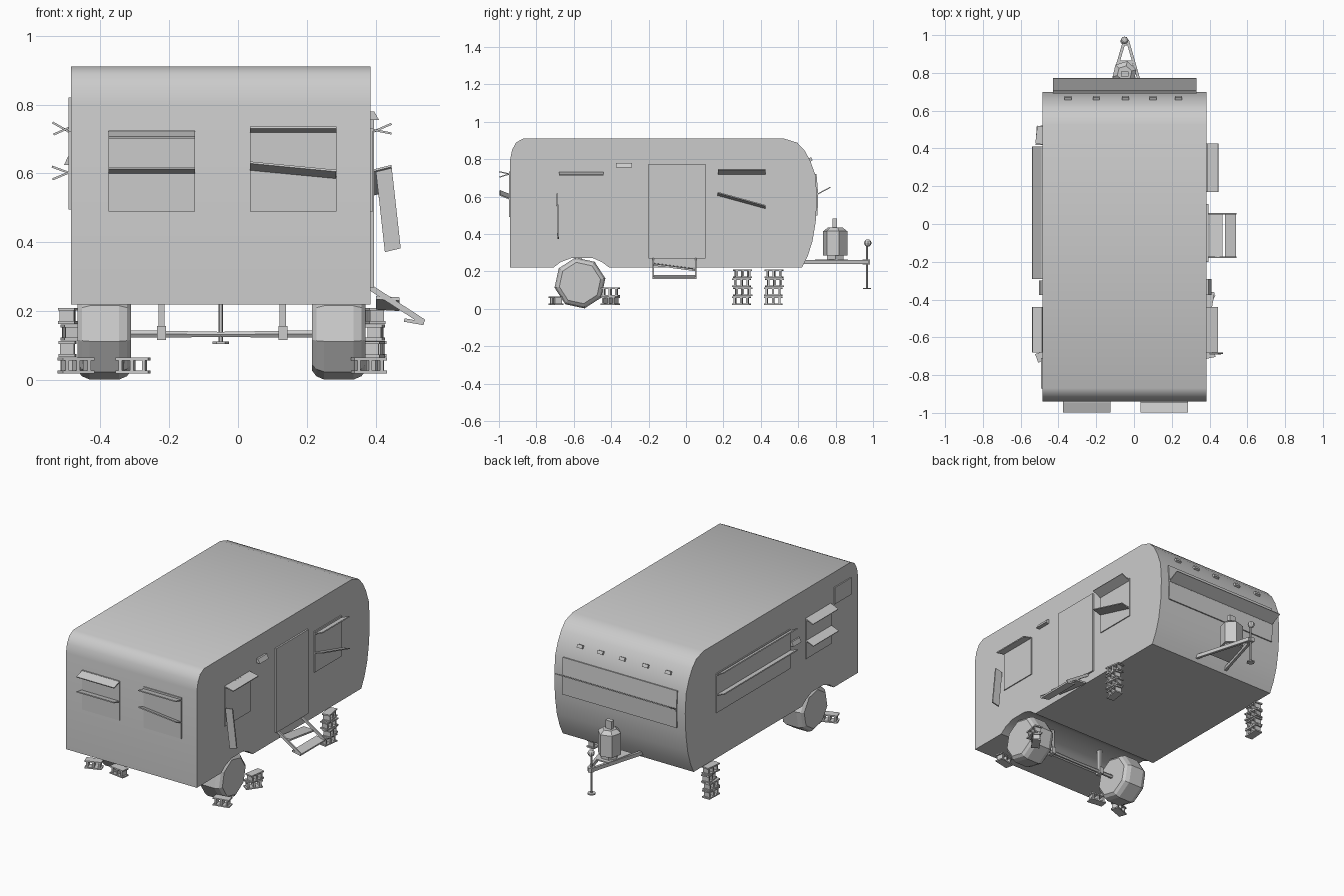
import bpy, math, random
from mathutils import Vector as V, Matrix

if "Cube" in bpy.data.objects:
    bpy.data.objects.remove(bpy.data.objects["Cube"])
random.seed(4)
XL, XR, YF, CX = -0.485, 0.385, -0.94, -0.05


def make(name, verts, faces):
    me = bpy.data.meshes.new(name)
    me.from_pydata([tuple(v) for v in verts], [], faces)
    me.update()
    ob = bpy.data.objects.new(name, me)
    bpy.context.collection.objects.link(ob)
    return ob


def prism(name, pts, axis):
    """Closed solid from a loop of points swept along a vector."""
    n = len(pts)
    pts = [V(p) for p in pts]
    normal = sum(((pts[i] - pts[0]).cross(pts[(i + 1) % n] - pts[0]) for i in range(n)), V())
    if normal.dot(V(axis)) < 0:
        pts.reverse()
    faces = [list(range(n))[::-1], list(range(n, 2 * n))]
    faces += [[i, (i + 1) % n, n + (i + 1) % n, n + i] for i in range(n)]
    return make(name, pts + [p + V(axis) for p in pts], faces)


def slab(name, o, u, v, t=0.006):
    """Flat plate from corner o, edges u and v, centred thickness t."""
    o, u, v = V(o), V(u), V(v)
    n = u.cross(v).normalized() * t
    o = o - n / 2
    return prism(name, [o, o + u, o + u + v, o + v], n)


def box(name, lo, hi):
    lo, hi = V(lo), V(hi)
    d = hi - lo
    return prism(name, [lo, lo + V((d.x, 0, 0)), lo + V((d.x, d.y, 0)), lo + V((0, d.y, 0))], (0, 0, d.z))


def rod(name, a, b, r, sides=6, r2=None, turn=0):
    a, b = V(a), V(b)
    q = (b - a).to_track_quat('Z', 'Y')
    ring = [V((math.cos(turn + k * math.tau / sides), math.sin(turn + k * math.tau / sides), 0)) for k in range(sides)]
    r2 = r if r2 is None else r2
    verts = [a + q @ (p * r) for p in ring] + [b + q @ (p * r2) for p in ring]
    faces = [list(range(sides))[::-1], list(range(sides, 2 * sides))]
    faces += [[i, (i + 1) % sides, sides + (i + 1) % sides, sides + i] for i in range(sides)]
    return make(name, verts, faces)


# Body: side profile with rounded ends and a wheel arch, swept across the width
profile = [(-0.94, 0.22), (-0.94, 0.80), (-0.93, 0.85), (-0.908, 0.89), (-0.87, 0.91),
           (0.525, 0.91), (0.595, 0.888), (0.635, 0.845), (0.665, 0.79), (0.692, 0.715), (0.70, 0.60),
           (0.694, 0.47), (0.676, 0.36), (0.65, 0.28), (0.62, 0.22),
           (-0.41, 0.22), (-0.45, 0.25), (-0.50, 0.272), (-0.61, 0.272), (-0.67, 0.25), (-0.71, 0.22)]
body = prism("trailer_body", [(XL, y, z) for y, z in profile], (XR - XL, 0, 0))
bpy.context.view_layer.objects.active = body
body.select_set(True)
bpy.ops.object.shade_smooth_by_angle(angle=math.radians(35))
body.select_set(False)


# Windows: thin pane plus louvre plates; each plate is (wall z, outward reach, rise, roll along width)
def window(name, start, along, out, z0, z1, plates):
    start, along, out = V(start), V(along), V(out)
    slab(name + "_pane", start + out * 0.002 + V((0, 0, z0)), along, (0, 0, z1 - z0), 0.008)
    for i, (z, reach, rise, roll) in enumerate(plates):
        slab(f"{name}_louvre_{i}", start + V((0, 0, z)), along + V((0, 0, roll)), out * reach + V((0, 0, rise)))


window("front_left_window", (-0.375, YF, 0), (0.25, 0, 0), (0, -1, 0), 0.49, 0.725,
       [(0.722, 0.058, -0.018, 0), (0.602, 0.058, 0.014, 0)])
window("front_right_window", (0.035, YF, 0), (0.25, 0, 0), (0, -1, 0), 0.49, 0.735,
       [(0.72, 0.058, 0.013, 0), (0.61, 0.056, 0.022, -0.024)])
window("right_window_a", (XR, -0.68, 0), (0, 0.24, 0), (1, 0, 0), 0.49, 0.73, [(0.728, 0.06, -0.012, 0)])
window("right_window_b", (XR, 0.17, 0), (0, 0.255, 0), (1, 0, 0), 0.49, 0.735,
       [(0.718, 0.06, 0.026, 0), (0.607, 0.06, 0.015, -0.07)])
window("left_long_window", (XL, -0.29, 0), (0, 0.70, 0), (-1, 0, 0), 0.495, 0.73,
       [(0.718, 0.053, 0.03, 0), (0.60, 0.055, 0.02, 0)])
window("left_small_window", (XL, -0.68, 0), (0, 0.24, 0), (-1, 0, 0), 0.495, 0.73,
       [(0.735, 0.05, -0.022, 0), (0.605, 0.053, -0.022, 0)])
# Loose louvre hanging off the right side
slab("hanging_louvre", (0.40, -0.688, 0.605), (0.046, 0, 0.011), (0.026, 0.004, -0.233), 0.008)
# Long window and louvre over the tongue
slab("back_window_pane", (-0.43, 0.698, 0.50), (0.76, 0, 0), (0, 0.004, 0.11), 0.01)
slab("back_window_pane_upper", (-0.43, 0.702, 0.61), (0.76, 0, 0), (0, -0.009, 0.11), 0.01)
slab("back_louvre", (-0.43, 0.697, 0.61), (0.76, 0, 0), (0, 0.075, 0.04))

# Hatch, door and side lamps
slab("left_hatch", (XL - 0.003, -0.87, 0.72), (0, 0.16, 0), (0, 0, 0.10), 0.008)
slab("door", (XR + 0.003, -0.20, 0.27), (0, 0.305, 0), (0, 0, 0.505), 0.014)
lamp = [(0, 0.755), (0.024, 0.755), (0.01, 0.78), (0, 0.78)]
prism("right_lamp", [(XR + d, -0.375, z) for d, z in lamp], (0, 0.085, 0))
prism("left_lamp", [(XL - d * 0.8, -0.375, z - 0.13) for d, z in lamp], (0, 0.075, 0))
# Roof marker lights
for i, x in enumerate((-0.35, -0.20, -0.045, 0.10, 0.235)):
    slab(f"marker_light_{i}", (x - 0.018, 0.663, 0.808), (0.036, 0, 0), (0, 0.008, -0.018), 0.014)

# Folding steps
for y in (-0.18, 0.048):
    slab(f"step_rail_{y}", (0.375, y + 0.005, 0.265), (0.162, 0, -0.105), (0.006, 0, 0.016), 0.008)
slab("upper_tread", (0.40, -0.175, 0.24), (0, 0.228, -0.03), (0.068, 0, -0.004), 0.01)
slab("lower_tread", (0.482, -0.175, 0.175), (0, 0.23, 0), (0.057, 0, -0.01), 0.01)

# Wheels: low-sided tyres with chamfered rims
def wheel(name, x0, x1):
    n, w = 8, x1 - x0
    rings = [(0, 0.112), (0.012, 0.128), (0.035, 0.138), (w - 0.035, 0.138), (w - 0.012, 0.128), (w, 0.112)]
    verts = [(x0 + d, -0.567 + r * math.cos(0.18 + k * math.tau / n), 0.138 + r * math.sin(0.18 + k * math.tau / n))
             for d, r in rings for k in range(n)]
    faces = [[j * n + k, j * n + (k + 1) % n, (j + 1) * n + (k + 1) % n, (j + 1) * n + k][::-1]
             for j in range(5) for k in range(n)]
    faces += [list(range(n)), list(range(5 * n, 6 * n))[::-1]]
    ob = make(name, verts, [f[::-1] for f in faces])
    ob.data.flip_normals() if ob.data.polygons[-2].normal.x > 0 else None


wheel("left_wheel", -0.465, -0.31)
wheel("right_wheel", 0.215, 0.37)
# Axle and its hangers
for i, (x, s) in enumerate(((-0.32, 1), (0.225, -1))):
    rod(f"axle_half_{i}", (x, -0.567, 0.135), (CX, -0.567, 0.133), 0.012, 6, 0.009)
for x in (-0.222, 0.13):
    box("axle_hanger", (x - 0.009, -0.58, 0.14), (x + 0.009, -0.555, 0.275))
    box("axle_clamp", (x - 0.013, -0.587, 0.117), (x + 0.013, -0.547, 0.157))

# Tongue: A-frame, base plate, coupler and jack
for s in (-1, 1):
    slab("tongue_beam", (CX + s * 0.115, 0.60, 0.25), (-s * 0.108, 0.375, 0), (0.016, 0, 0), 0.022)
prism("tongue_plate", [(CX - 0.075, 0.69, 0.256), (CX + 0.075, 0.69, 0.256), (CX + 0.04, 0.865, 0.256),
                       (CX - 0.04, 0.865, 0.256)], (0, 0, 0.008))
box("coupler", (CX - 0.012, 0.945, 0.238), (CX + 0.012, 0.985, 0.264))
rod("jack_post", (CX, 0.968, 0.11), (CX, 0.968, 0.35), 0.006)
rod("jack_foot", (CX, 0.968, 0.105), (CX, 0.968, 0.112), 0.024)
bpy.ops.mesh.primitive_uv_sphere_add(segments=8, ring_count=6, radius=0.02, location=(CX, 0.972, 0.352))
bpy.context.object.name = "jack_knob"

# Gas bottle
rod("bottle_base", (CX, 0.798, 0.26), (CX, 0.798, 0.287), 0.05)
rod("bottle_body", (CX, 0.798, 0.285), (CX, 0.798, 0.415), 0.066, turn=0.3)
rod("bottle_shoulder", (CX, 0.798, 0.415), (CX, 0.798, 0.435), 0.066, 6, 0.04, 0.3)
box("bottle_valve", (CX - 0.02, 0.782, 0.43), (CX + 0.02, 0.808, 0.483))

# Hollow concrete blocks: two plates and three webs
def block(name, x, y, z, turn):
    parts = [((-0.048, -0.024, zz), (0.048, 0.024, zz + 0.008)) for zz in (0, 0.038)]
    parts += [((c - 0.005, -0.02, 0.008), (c + 0.005, 0.02, 0.038)) for c in (-0.034, 0, 0.034)]
    m = Matrix.Translation((x, y, z)) @ Matrix.Rotation(math.radians(turn), 4, 'Z')
    for lo, hi in parts:
        box(name, lo, hi).matrix_world = m


# Corner supports
for side, x, y in (("left", -0.49, 0.47), ("right", 0.395, 0.30)):
    for k in range(4):
        block(f"{side}_support_block", x + random.uniform(-0.006, 0.006), y + random.uniform(-0.005, 0.005),
              0.02 + k * 0.048, 90 + random.uniform(-14, 14))
# Wheel chocks
for x, y, z, t in ((-0.47, -0.695, 0.02, 20), (-0.305, -0.692, 0.02, -8), (0.38, -0.69, 0.02, 12),
                   (0.385, -0.405, 0.02, 55), (0.395, -0.405, 0.067, 80)):
    block("wheel_chock", x, y, z, t)
